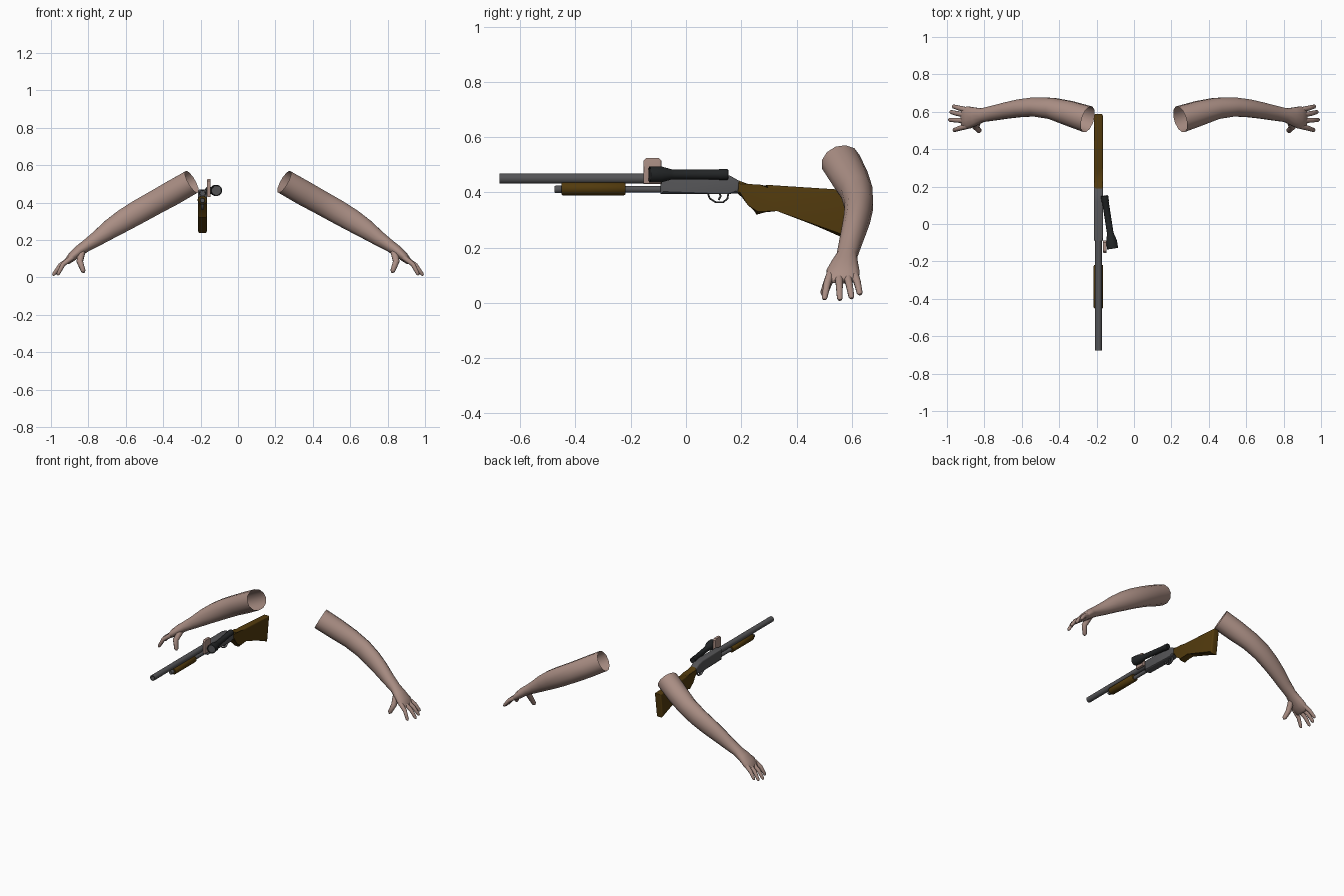
import bpy, bmesh, math
from mathutils import Vector

cube = bpy.data.objects.get("Cube")
if cube:
    bpy.data.objects.remove(cube, do_unlink=True)


def material(name, rgb):
    m = bpy.data.materials.new(name)
    m.use_nodes = True
    m.diffuse_color = (*rgb, 1)
    m.node_tree.nodes["Principled BSDF"].inputs["Base Color"].default_value = (*rgb, 1)
    return m


SKIN = material("skin", (0.40, 0.27, 0.23))
WOOD = material("brown wood", (0.085, 0.043, 0.004))
STEEL = material("grey steel", (0.09, 0.09, 0.095))
BLACK = material("black plastic", (0.016, 0.018, 0.019))
GUN_X = -0.19


def finish(name, bm, mat, angle=40):
    bmesh.ops.recalc_face_normals(bm, faces=bm.faces)
    mesh = bpy.data.meshes.new(name)
    bm.to_mesh(mesh)
    bm.free()
    mesh.materials.append(mat)
    ob = bpy.data.objects.new(name, mesh)
    bpy.context.collection.objects.link(ob)
    bpy.ops.object.select_all(action='DESELECT')
    ob.select_set(True)
    bpy.context.view_layer.objects.active = ob
    bpy.ops.object.shade_smooth_by_angle(angle=math.radians(angle))
    return ob


def add_loft(bm, sections, side, axis=None, sides=12, caps=(True, True)):
    """Elliptical rings (centre, radius along side, other radius) joined in order."""
    pts = [Vector(s[0]) for s in sections]
    rings = []
    for i, (_, ra, rb) in enumerate(sections):
        t = Vector(axis) if axis else pts[min(i + 1, len(pts) - 1)] - pts[max(i - 1, 0)]
        t.normalize()
        u = Vector(side)
        u = (u - t * u.dot(t)).normalized()
        v = t.cross(u)
        ring = []
        for k in range(sides):
            a = 2 * math.pi * (k + 0.5) / sides
            ring.append(bm.verts.new(pts[i] + u * ra * math.cos(a) + v * rb * math.sin(a)))
        rings.append(ring)
    for a, b in zip(rings, rings[1:]):
        for k in range(sides):
            n = (k + 1) % sides
            bm.faces.new((a[k], a[n], b[n], b[k]))
    if caps[0]:
        bm.faces.new(rings[0])
    if caps[1]:
        bm.faces.new(rings[-1])


def turned(name, profile, z, mat, squash=1.0, sides=16):
    """Round part along the gun: profile of (y, radius)."""
    bm = bmesh.new()
    add_loft(bm, [((GUN_X, y, z), r * squash, r) for y, r in profile],
             (1, 0, 0), axis=(0, 1, 0), sides=sides)
    return finish(name, bm, mat)


def slab(name, outline, x, width, mat, bevel):
    """Side outline in (y, z) extruded across x, with rounded edges."""
    bm = bmesh.new()
    a, b = [[bm.verts.new((x + s * width / 2, y, z)) for y, z in outline] for s in (-1, 1)]
    bm.faces.new(a)
    bm.faces.new(b)
    for i in range(len(a)):
        j = (i + 1) % len(a)
        bm.faces.new((a[i], a[j], b[j], b[i]))
    rim = [e for e in bm.edges if abs(e.verts[0].co.x - e.verts[1].co.x) < 1e-6]
    bmesh.ops.bevel(bm, geom=rim, offset=bevel, segments=3, profile=0.5, affect='EDGES')
    return finish(name, bm, mat, 35)


# Arms: tapered forearm and palm, then fingers and thumb
ARM = [((0.247, 0.56, 0.511), 0.073, 0.068), ((0.35, 0.593, 0.452), 0.068, 0.069),
       ((0.44, 0.618, 0.402), 0.059, 0.067), ((0.53, 0.626, 0.352), 0.053, 0.066),
       ((0.61, 0.619, 0.305), 0.049, 0.062), ((0.68, 0.607, 0.26), 0.045, 0.054),
       ((0.75, 0.593, 0.21), 0.041, 0.042), ((0.81, 0.582, 0.17), 0.038, 0.033),
       ((0.85, 0.575, 0.142), 0.050, 0.030), ((0.885, 0.569, 0.112), 0.062, 0.026),
       ((0.912, 0.567, 0.086), 0.056, 0.018), ((0.921, 0.567, 0.077), 0.045, 0.010)]
# Each finger: base, knuckle, tip
FINGERS = [((0.885, 0.525, 0.108), (0.935, 0.511, 0.07), (0.965, 0.5, 0.012)),
           ((0.89, 0.553, 0.105), (0.95, 0.555, 0.064), (0.99, 0.557, 0.01)),
           ((0.89, 0.582, 0.105), (0.947, 0.591, 0.066), (0.983, 0.6, 0.016)),
           ((0.885, 0.607, 0.108), (0.935, 0.62, 0.075), (0.97, 0.63, 0.03)),
           ((0.835, 0.56, 0.14), (0.846, 0.518, 0.085), (0.824, 0.496, 0.026))]


def flip(p, s):
    return Vector((p[0] * s, p[1], p[2]))


for label, s in (("right", -1), ("left", 1)):
    bm = bmesh.new()
    add_loft(bm, [(flip(p, s), a, b) for p, a, b in ARM], (0, 1, 0), caps=(False, True))
    finish(label + "_arm", bm, SKIN, 60)
    bm = bmesh.new()
    for i, joints in enumerate(FINGERS):
        base, mid, tip = [flip(p, s) for p in joints]
        w = 1.35 if i == 4 else 1.0
        near_tip = mid.lerp(tip, 0.85)
        add_loft(bm, [(base, 0.016 * w, 0.016 * w), (mid, 0.0135 * w, 0.0135 * w),
                      (near_tip, 0.011 * w, 0.010 * w), (tip, 0.006, 0.005)],
                 (0, 1, 0), sides=8)
    finish(label + "_fingers", bm, SKIN, 60)

# Barrel with a hollow muzzle, and the tube below it
turned("barrel", [(-0.62, 0.013), (-0.675, 0.014), (-0.675, 0.019), (-0.08, 0.019)], 0.45, STEEL)
turned("magazine_tube", [(-0.476, 0.011), (-0.472, 0.014), (-0.452, 0.014),
                         (-0.45, 0.0125), (-0.08, 0.0125)], 0.411, STEEL)
turned("fore_grip", [(-0.451, 0.021), (-0.446, 0.0245), (-0.224, 0.0245), (-0.219, 0.021)],
       0.4135, WOOD, squash=1.06)

# Receiver and stock
slab("receiver", [(-0.092, 0.469), (0.12, 0.469), (0.16, 0.46), (0.195, 0.44),
                  (0.19, 0.397), (0.15, 0.394), (-0.092, 0.394)], GUN_X, 0.05, STEEL, 0.009)
slab("stock", [(0.185, 0.445), (0.225, 0.43), (0.266, 0.418), (0.295, 0.427), (0.588, 0.408),
               (0.565, 0.237), (0.33, 0.343), (0.255, 0.319), (0.232, 0.36), (0.185, 0.397)],
     GUN_X, 0.048, WOOD, 0.010)

# Trigger guard and trigger
guard = [(0.078, 0.4), (0.086, 0.378), (0.108, 0.364), (0.134, 0.364), (0.15, 0.377), (0.154, 0.4)]
bm = bmesh.new()
add_loft(bm, [((GUN_X, y, z), 0.009, 0.0035) for y, z in guard], (1, 0, 0), sides=8)
finish("trigger_guard", bm, STEEL)
bm = bmesh.new()
add_loft(bm, [((GUN_X, y, z), 0.005, 0.004) for y, z in
              ((0.122, 0.4), (0.125, 0.385), (0.118, 0.372))], (1, 0, 0), sides=8)
finish("trigger", bm, STEEL)

# Torch, angled outward beside the receiver, with its lens
front, back = Vector((-0.114, -0.132, 0.465)), Vector((-0.158, 0.152, 0.465))
bm = bmesh.new()
torch = [(0.03, 0.024), (0, 0.026), (0, 0.03), (0.14, 0.03), (0.27, 0.0195),
         (0.3, 0.018), (0.88, 0.018), (0.89, 0.02), (0.99, 0.02), (1, 0.017)]
add_loft(bm, [(front.lerp(back, t), r, r) for t, r in torch], (1, 0, 0), axis=back - front, sides=16)
finish("torch", bm, BLACK)
bm = bmesh.new()
add_loft(bm, [(front.lerp(back, t), 0.025, 0.025) for t in (0.01, 0.035)],
         (1, 0, 0), axis=back - front, sides=16)
finish("torch_lens", bm, STEEL)

# Mounting strap plate between barrel and torch
slab("mount_plate", [(-0.154, 0.431), (-0.154, 0.515), (-0.144, 0.525), (-0.099, 0.525),
                     (-0.089, 0.515), (-0.089, 0.431)], -0.156, 0.02, SKIN, 0.003)
